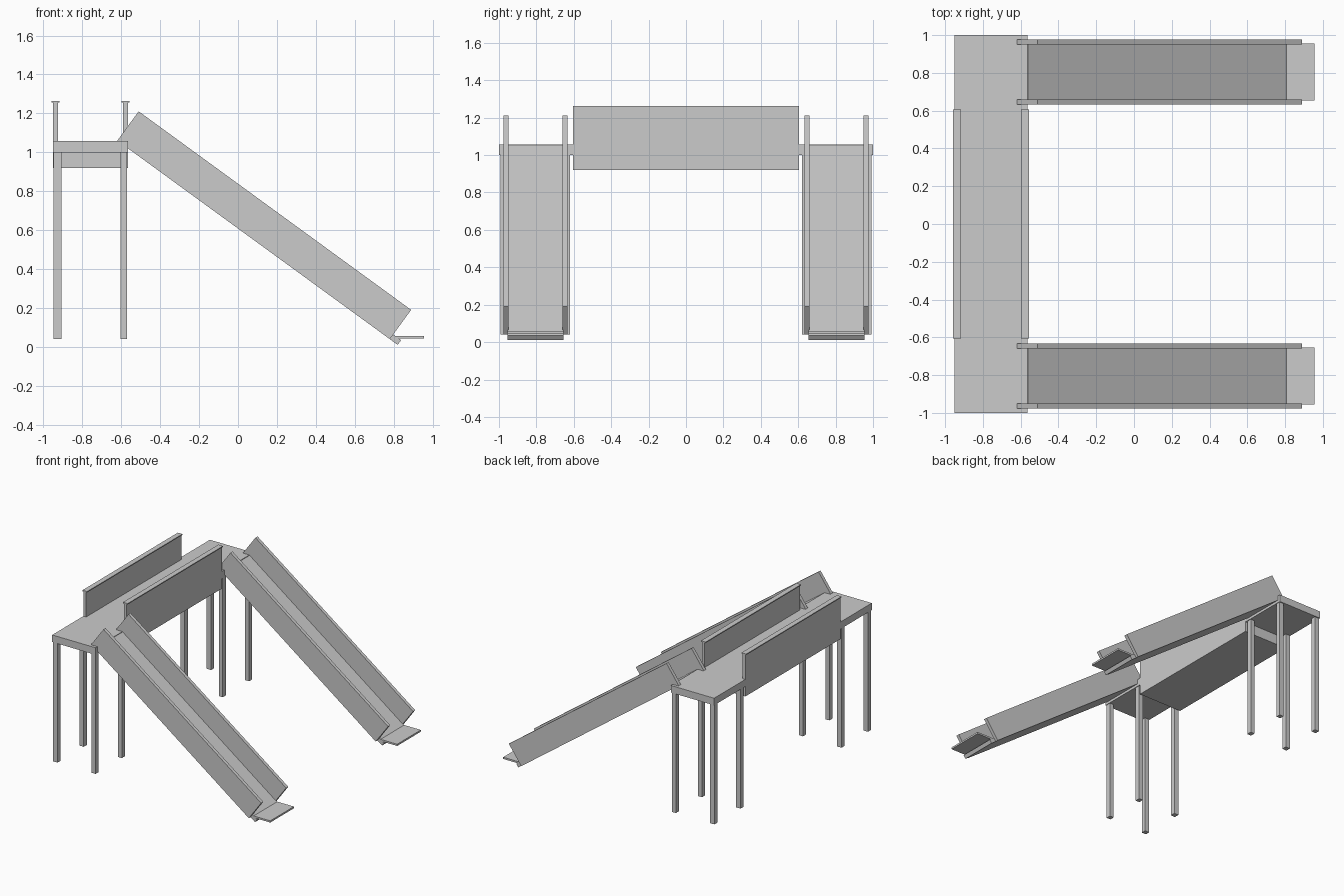
import bpy
import bmesh
from math import atan2
from mathutils import Matrix, Vector

cube = bpy.data.objects.get("Cube")
if cube:
    bpy.data.objects.remove(cube, do_unlink=True)

concrete = bpy.data.materials.new("concrete_grey")
concrete.use_nodes = True
GREY = (0.6, 0.6, 0.6, 1)
concrete.diffuse_color = GREY
concrete.node_tree.nodes["Principled BSDF"].inputs["Base Color"].default_value = GREY


def box(name, x, y, z, matrix=None):
    """Box spanning the (min, max) pairs, optionally placed by a matrix."""
    spans = [sorted(s) for s in (x, y, z)]
    centre = Vector([(a + b) / 2 for a, b in spans])
    size = Vector([b - a for a, b in spans])
    bm = bmesh.new()
    bmesh.ops.create_cube(bm, size=1, matrix=Matrix.Translation(centre) @ Matrix.Diagonal(size).to_4x4())
    if matrix:
        bm.transform(matrix)
    mesh = bpy.data.meshes.new(name)
    bm.to_mesh(mesh)
    bm.free()
    mesh.materials.append(concrete)
    obj = bpy.data.objects.new(name, mesh)
    bpy.context.collection.objects.link(obj)
    return obj


# Bridge deck and the deeper girder under its middle span
X0, X1 = -0.95, -0.565
SPAN = (-0.605, 0.605)
box("deck", (X0, X1), (-1, 1), (1.0, 1.057))
box("girder", (X0, X1), SPAN, (0.92, 1.0))

# Parapets with a thin coping
for side, x in (("outer", (X0, X0 + 0.025)), ("inner", (X1 - 0.025, X1))):
    box(side + "_parapet", x, SPAN, (1.057, 1.255))
    box(side + "_coping", (x[0] - 0.008, x[1] + 0.008), SPAN, (1.255, 1.263))

# Ramp frame: local x runs down the slope, local z is square to it
foot = Vector((0.78, 0, 0.04))
head = Vector((-0.62, 0, 1.06))
run = foot - head
slope = Matrix.Translation(head) @ Matrix.Rotation(atan2(-run.z, run.x), 4, "Y")
length = run.length

for end, s in (("front", -1), ("back", 1)):
    # Four legs under each end of the deck
    for row, y in (("outer", (0.955, 0.992)), ("inner", (0.62, 0.66))):
        for col, x in (("left", (-0.605, -0.57)), ("right", (-0.947, -0.908))):
            box(f"{end}_{row}_{col}_leg", x, (s * y[0], s * y[1]), (0.04, 1.0))

    # Ramp floor between two solid side walls
    box(end + "_ramp_floor", (0.05, length + 0.05), (s * 0.655, s * 0.955), (0, 0.03), slope)
    for row, y in (("outer", (0.95, 0.977)), ("inner", (0.633, 0.66))):
        box(f"{end}_ramp_{row}_wall", (0, length), (s * y[0], s * y[1]), (0, 0.186), slope)

    # Flat landing plate at the bottom of the ramp
    box(end + "_landing", (0.8, 0.955), (s * 0.655, s * 0.955), (0.043, 0.057))
